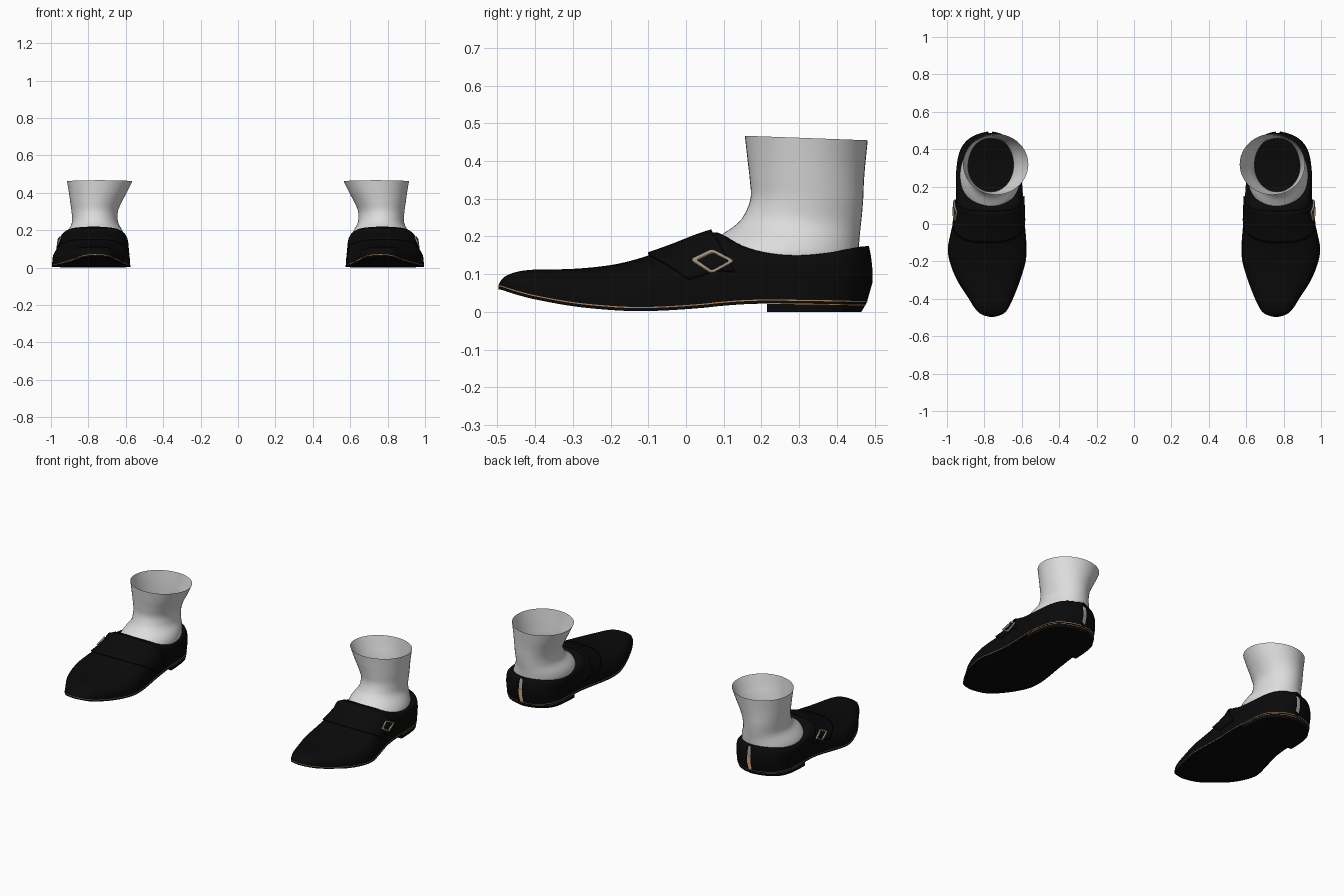
import bpy, bmesh, math

if "Cube" in bpy.data.objects:
    bpy.data.objects.remove(bpy.data.objects["Cube"])

def material(name, rgb):
    m = bpy.data.materials.new(name)
    m.diffuse_color = (*rgb, 1)
    m.use_nodes = True
    m.node_tree.nodes["Principled BSDF"].inputs["Base Color"].default_value = m.diffuse_color
    return m

BLACK = material("black leather", (0.003, 0.003, 0.003))
TAN = material("tan welt", (0.42, 0.23, 0.11))
BRASS = material("pale brass", (0.36, 0.29, 0.21))
WHITE = material("white sock", (0.72, 0.72, 0.72))

# Shoe stations: y, inner x, outer x, underside z, top z
SHOE = [(-.497, .75, .77, .060, .072), (-.488, .715, .805, .058, .087),
        (-.470, .685, .835, .052, .099), (-.440, .665, .860, .043, .108),
        (-.400, .645, .885, .033, .112), (-.300, .605, .950, .015, .114),
        (-.200, .575, .990, .005, .124), (-.130, .570, 1.00, .002, .140),
        (-.050, .575, .985, .004, .167), (.050, .585, .962, .011, .205),
        (.085, .586, .958, .015, .210), (.150, .590, .955, .020, .175),
        (.220, .595, .955, .022, .156), (.300, .600, .952, .021, .150),
        (.380, .612, .938, .020, .157), (.430, .637, .912, .019, .166),
        (.465, .675, .872, .018, .172), (.485, .715, .825, .018, .174),
        (.495, .757, .780, .018, .174)]
# Sock rings: z, inner x, outer x, front y, back y
SOCK = [(.08, .64, .91, .08, .445), (.15, .61, .93, .055, .457),
        (.18, .612, .92, .07, .459), (.205, .622, .905, .095, .461),
        (.225, .634, .893, .125, .463), (.25, .643, .887, .150, .466),
        (.30, .642, .890, .171, .470), (.35, .622, .897, .169, .472),
        (.40, .595, .904, .163, .476), (.461, .565, .914, .156, .482)]

def sample(table, t):
    """Smooth interpolation of a table keyed on its first column."""
    t = min(max(t, table[0][0]), table[-1][0])
    i = max(k for k in range(len(table) - 1) if table[k][0] <= t)
    p, q = table[i], table[i + 1]
    a, b = table[max(i - 1, 0)], table[min(i + 2, len(table) - 1)]
    d = q[0] - p[0]
    u = (t - p[0]) / d
    out = []
    for c in range(1, len(p)):
        m0 = (q[c] - a[c]) / (q[0] - a[0]) * d
        m1 = (b[c] - p[c]) / (b[0] - p[0]) * d
        out.append((2*u**3 - 3*u*u + 1)*p[c] + (u**3 - 2*u*u + u)*m0
                   + (3*u*u - 2*u**3)*q[c] + (u**3 - u*u)*m1)
    return out

def heel_lean(y, z):
    """Curve the back of the heel inward below and above its fullest height."""
    w = min(max((y - .3) / .19, 0), 1)
    low, high = max(.09 - z, 0) / .09, max(z - .09, 0) / .085
    return y - w * (.030 * low**2 + .010 * high**2)

def opening(y):
    k = 1 - ((y - .2725) / .2025) ** 2
    return .15 * math.sqrt(k) if k > 0 else 0

def section(y):
    e = .75 - .27 * min(max(y / .2, 0), 1)
    return (*sample(SHOE, y), e)

def skin(y, a, side, off=0):
    """Point on the upper: a runs from the sole edge (0) to the top (pi/2)."""
    x0, x1, zb, zt, e = section(y)
    c, s = max(math.cos(a), 0), math.sin(a)
    w, wo = (x1 - x0) / 2 + off, min(opening(y), (x1 - x0) / 2 * .9)
    z = zb + .008 + (zt + off - zb - .008) * s ** e
    r = (wo + (w - wo) * (c ** e if c > 1e-6 else 0)) * (1 - .03 * c ** 12)
    return ((x0 + x1) / 2 + side * r, heel_lean(y, z), z)

def make(name, rows, mat, closed=False, caps=False, thick=0, angle=40):
    """Loft rows of points into a part and mirror it to the other foot."""
    bm = bmesh.new()
    vs = [[bm.verts.new(p) for p in r] for r in rows]
    n = len(rows[0])
    for r, q in zip(vs, vs[1:]):
        for j in range(n if closed else n - 1):
            k = (j + 1) % n
            bm.faces.new((r[j], r[k], q[k], q[j]))
    if caps:
        bm.faces.new(vs[0])
        bm.faces.new(vs[-1])
    bmesh.ops.remove_doubles(bm, verts=bm.verts, dist=.0001)
    bmesh.ops.recalc_face_normals(bm, faces=bm.faces)
    me = bpy.data.meshes.new(name)
    bm.to_mesh(me)
    bm.free()
    me.materials.append(mat)
    ob = bpy.data.objects.new(name, me)
    bpy.context.collection.objects.link(ob)
    if thick:
        m = ob.modifiers.new("thickness", 'SOLIDIFY')
        m.thickness, m.offset = thick, 0
    ob.modifiers.new("other foot", 'MIRROR')
    bpy.ops.object.select_all(action='DESELECT')
    ob.select_set(True)
    bpy.context.view_layer.objects.active = ob
    bpy.ops.object.shade_smooth_by_angle(angle=math.radians(angle))
    return ob

N = 72
YS = sorted([-.001 - .496 * math.cos(math.pi * i / N) for i in range(N + 1)]
            + [.07, .073, .08, .47, .475])

# Upper: arched vamp that opens into the heel walls
A = [math.pi / 2 * i / 14 for i in range(15)]
make("shoe_upper", [[skin(y, a, -1) for a in A] + [skin(y, a, 1) for a in A[::-1]]
                    for y in YS], BLACK, angle=60)

# Sole layers and heel block follow the shoe outline
def slab(name, y0, grow, low, high, mat):
    rows = []
    for y in [y0] + [v for v in YS if v > y0]:
        x0, x1, zb = sample(SHOE, y)[:3]
        c, w = (x0 + x1) / 2, (x1 - x0) / 2 * .975 + grow
        zl, zh = low(zb), high(zb)
        rows.append([(c + s * w, heel_lean(y, z), z)
                     for s, z in ((-1, zl), (1, zl), (1, zh), (-1, zh))])
    make(name, rows, mat, closed=True, caps=True)

slab("sole", -.497, 0, lambda z: z, lambda z: z + .008, BLACK)
slab("welt", -.497, .001, lambda z: z + .008, lambda z: z + .011, TAN)
slab("heel_block", .215, 0, lambda z: .0, lambda z: z, BLACK)
slab("heel_seam", .215, .001, lambda z: z - .001, lambda z: z + .001, TAN)

# Strap across the instep
rows = []
for i in range(41):
    t = -.92 + 1.74 * i / 40
    y0, y1 = -.10 + .16 * t * t, .068 + .095 * t * t
    rows.append([skin(y0 + (y1 - y0) * j / 10, (1 - abs(t)) * math.pi / 2,
                      1 if t > 0 else -1, .004) for j in range(11)])
make("instep_strap", rows, BLACK, thick=.009)

# Buckle: four-sided frame laid on the outer side of the strap
def on_side(y, z, off):
    x0, x1, zb, zt, e = section(y)
    k = (z - zb - .008) / (zt + off - zb - .008)
    return skin(y, math.asin(min(max(k, 0), 1) ** (1 / e)), 1, off)

CORNERS = [(.012, .138), (.070, .166), (.130, .135), (.068, .101)]
frame = []
for k in (1, .74):
    ring = []
    for i, (y, z) in enumerate(CORNERS):
        yn, zn = CORNERS[(i + 1) % 4]
        for f in (.08, .35, .65, .92):
            ring.append(on_side(.070 + k * (y + (yn - y) * f - .070),
                                .135 + k * (z + (zn - z) * f - .135), .014))
    frame.append(ring)
make("buckle", frame, BRASS, closed=True, thick=.009)

# Sock: open ankle tube with a slightly tilted rim
rows = []
for i in range(33):
    z = .08 + .381 * i / 32
    x0, x1, y0, y1 = sample(SOCK, z)
    ring = []
    for j in range(48):
        a = 2 * math.pi * j / 48
        tilt = -.006 * math.sin(a) * max(z - .3, 0) / .161
        ring.append(((x0 + x1) / 2 + (x1 - x0) / 2 * math.cos(a),
                     (y0 + y1) / 2 + (y1 - y0) / 2 * math.sin(a), z + tilt))
    rows.append(ring)
make("sock", rows, WHITE, closed=True, angle=80)
